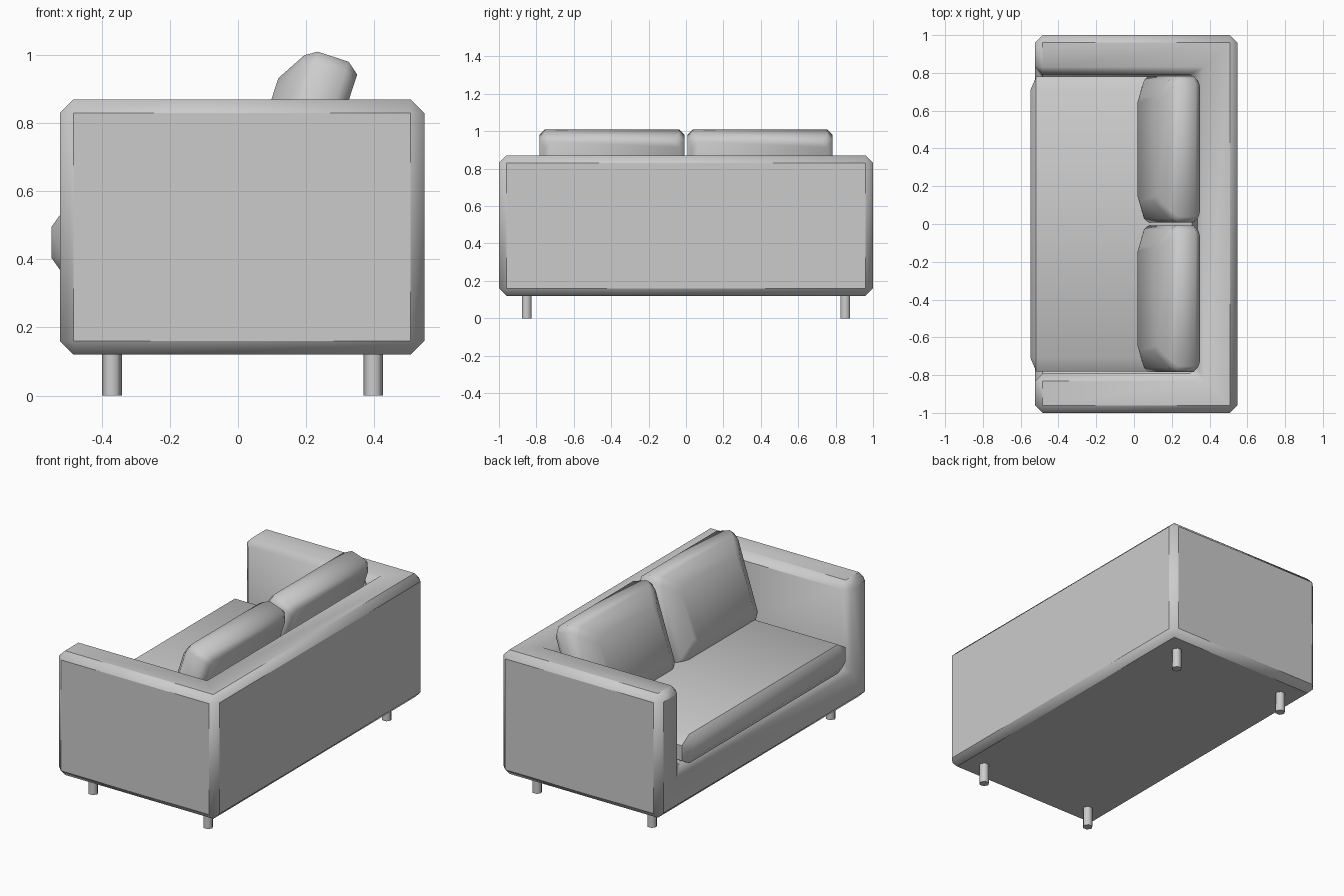
import bpy, bmesh, math
from mathutils import Vector

if "Cube" in bpy.data.objects:
    bpy.data.objects.remove(bpy.data.objects["Cube"])


def finish(name, bm, angle=50):
    bmesh.ops.recalc_face_normals(bm, faces=bm.faces[:])
    mesh = bpy.data.meshes.new(name)
    bm.to_mesh(mesh)
    bm.free()
    ob = bpy.data.objects.new(name, mesh)
    bpy.context.collection.objects.link(ob)
    smooth(ob, angle)
    return ob


def smooth(ob, angle):
    bpy.ops.object.select_all(action='DESELECT')
    ob.select_set(True)
    bpy.context.view_layer.objects.active = ob
    bpy.ops.object.shade_smooth_by_angle(angle=math.radians(angle))


def box_bm(lo, hi):
    bm = bmesh.new()
    bmesh.ops.create_cube(bm, size=1)
    lo, hi = Vector(lo), Vector(hi)
    for v in bm.verts:
        v.co = (lo + hi) / 2 + v.co * (hi - lo)
    return bm


# Body: one block with the seating space cut out, then all edges chamfered
body = finish("sofa_body", box_bm((-0.524, -1, 0.12), (0.547, 1, 0.87)))
cutter = finish("seat_space_cutter", box_bm((-1, -0.792, 0.36), (0.335, 0.792, 2)))
cutter.hide_render = True
cut = body.modifiers.new("cut", 'BOOLEAN')
cut.operation, cut.object, cut.solver = 'DIFFERENCE', cutter, 'EXACT'
bev = body.modifiers.new("chamfer", 'BEVEL')
bev.width, bev.segments, bev.limit_method = 0.04, 1, 'ANGLE'
bpy.context.view_layer.objects.active = body
for m in ("cut", "chamfer"):
    bpy.ops.object.modifier_apply(modifier=m)
bpy.data.objects.remove(cutter)
smooth(body, 50)

# Seat cushion: chamfered box, stretched so the chamfer differs per axis
bm = box_bm((-0.5, -0.5, -0.5), (0.5, 0.5, 0.5))
size, chamfer, c = Vector((0.885, 1.56, 0.175)), Vector((0.03, 0.07, 0.042)), 0.04
for v in bm.verts:
    v.co = Vector(v.co[i] * size[i] * c / chamfer[i] for i in range(3))
bmesh.ops.bevel(bm, geom=bm.edges[:], offset=c, segments=1, affect='EDGES')
for v in bm.verts:
    v.co = Vector(v.co[i] * chamfer[i] / c for i in range(3)) + Vector((-0.106, 0, 0.45))
finish("seat_cushion", bm)


# Back cushions: stacked corner-cut rectangles through the thickness, leaning back
def back_cushion(name, y0, y1):
    u0, u1, tilt = 0.49, 1.033, math.radians(18)
    layers = [(0.041, 0.028, 0.03), (0.006, 0, 0.03), (-0.09, 0, 0.03),
              (-0.124, 0.022, 0.04), (-0.176, 0.11, 0.03)]
    bm = bmesh.new()
    rings = []
    for n, inset, k in layers:
        a, b, lo, hi = y0 + inset, y1 - inset, u0 + inset, u1 - inset
        pts = [(a + k, lo), (b - k, lo), (b, lo + k), (b, hi - k),
               (b - k, hi), (a + k, hi), (a, hi - k), (a, lo + k)]
        rings.append([bm.verts.new((n * math.cos(tilt) + u * math.sin(tilt), y,
                                    u * math.cos(tilt) - n * math.sin(tilt)))
                      for y, u in pts])
    for r, s in zip(rings, rings[1:]):
        for i in range(8):
            j = (i + 1) % 8
            bm.faces.new((r[i], r[j], s[j], s[i]))
    bm.faces.new(rings[0])
    bm.faces.new(rings[-1])
    finish(name, bm)


back_cushion("back_cushion_right", 0.008, 0.783)
back_cushion("back_cushion_left", -0.783, -0.008)

# Legs: six-sided pegs under the corners
for xn, x in (("front", -0.371), ("rear", 0.397)):
    for yn, y in (("left", -0.852), ("right", 0.852)):
        bm = bmesh.new()
        bmesh.ops.create_cone(bm, cap_ends=True, segments=6, radius1=0.029,
                              radius2=0.029, depth=0.14)
        for v in bm.verts:
            v.co = Vector((v.co.y + x, v.co.x + y, v.co.z + 0.07))
        finish(f"{xn}_{yn}_leg", bm, 65)

# Centre the depth of the whole sofa on x = 0
for ob in bpy.context.scene.objects:
    ob.location.x = 0.0005
